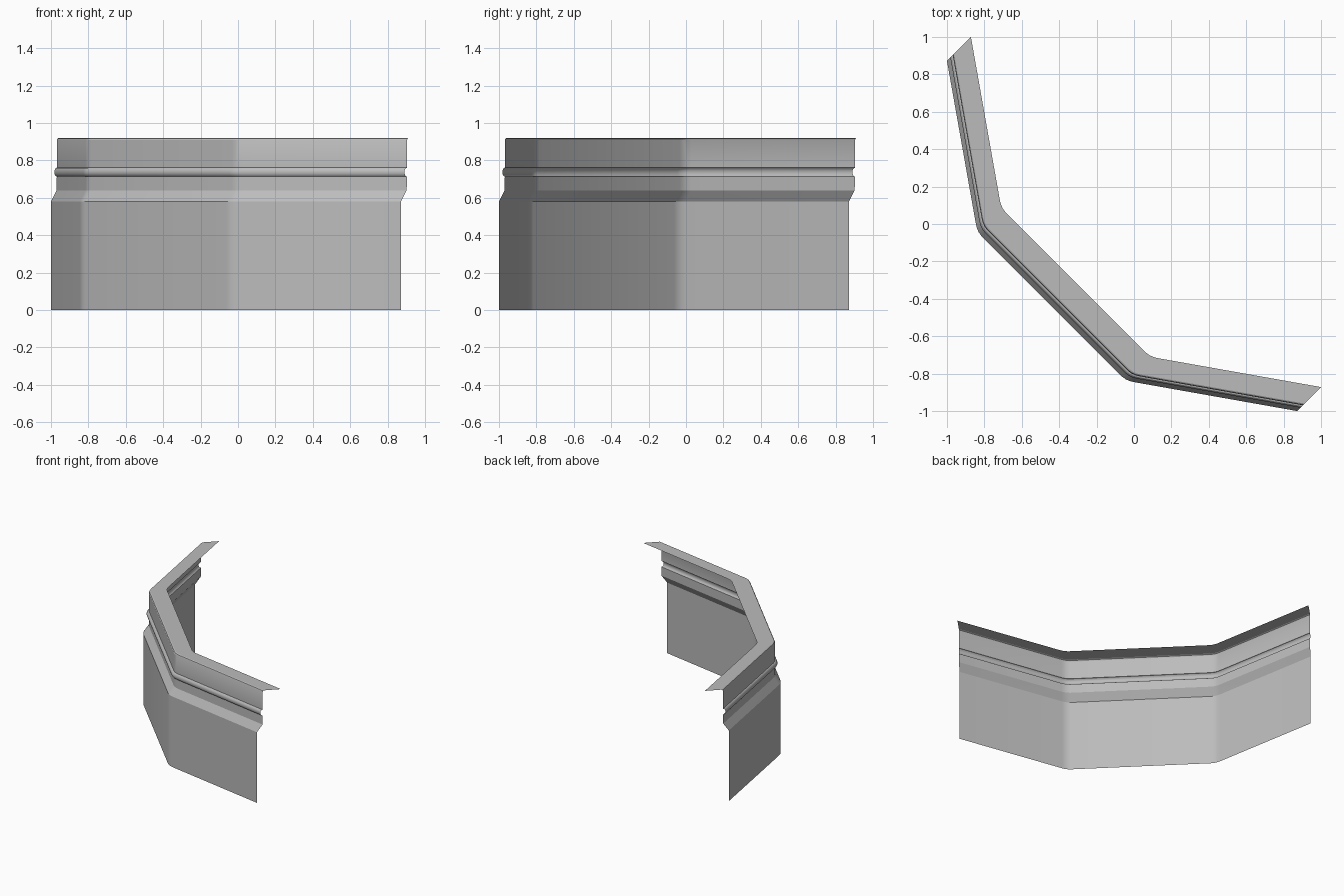
import bpy, math

cube = bpy.data.objects.get("Cube")
if cube:
    bpy.data.objects.remove(cube)

# One plain grey for the whole sheet
grey = bpy.data.materials.new("plain grey")
grey.use_nodes = True
grey.diffuse_color = (0.5, 0.5, 0.5, 1)
grey.node_tree.nodes["Principled BSDF"].inputs["Base Color"].default_value = (0.5, 0.5, 0.5, 1)

# Plan of the bay: one half, mirrored across the diagonal x = y
half = [(-1, 0.872), (-0.845, -0.002), (-0.84, -0.021), (-0.831, -0.043), (-0.816, -0.064)]
plan = half + [(y, x) for x, y in reversed(half)]

# Section: inward shift along the diagonal, and height
bead = [(0.031 - 0.013 * math.sin(a), 0.737 - 0.024 * math.cos(a))
        for a in (math.pi * i / 8 for i in range(9))]
section = [(0, 0), (0, 0.58), (0.03, 0.64), (0.031, 0.713)]
section += bead + [(0.031, 0.768), (0.031, 0.908), (0.034, 0.916), (0.04, 0.92), (0.128, 0.92)]

# Sweep the section along the plan as a single open sheet
n = len(plan)
verts = [(x + t, y + t, z) for t, z in section for x, y in plan]
faces = [(r * n + c, r * n + c + 1, (r + 1) * n + c + 1, (r + 1) * n + c)
         for r in range(len(section) - 1) for c in range(n - 1)]
mesh = bpy.data.meshes.new("bay_moulding")
mesh.from_pydata(verts, [], faces)
mesh.materials.append(grey)
mesh.validate()
moulding = bpy.data.objects.new("bay_moulding", mesh)
bpy.context.collection.objects.link(moulding)

# Smooth the rounded corners and bead, keep the folds crisp
bpy.ops.object.select_all(action="DESELECT")
moulding.select_set(True)
bpy.context.view_layer.objects.active = moulding
bpy.ops.object.shade_smooth_by_angle(angle=math.radians(25))
